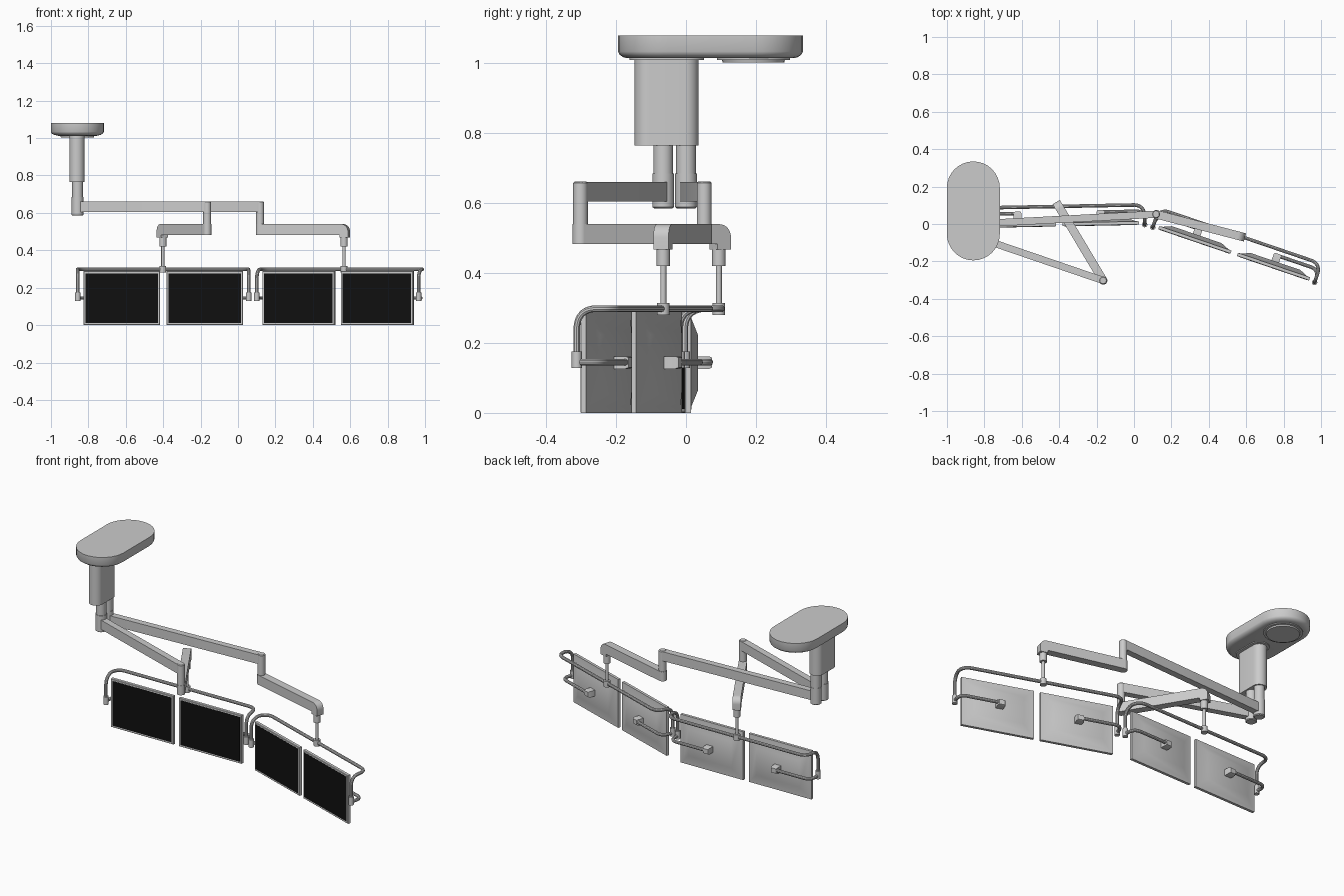
import bpy, bmesh, math
from mathutils import Vector

if "Cube" in bpy.data.objects:
    bpy.data.objects.remove(bpy.data.objects["Cube"])

def finish(bm, name, mat=None):
    bmesh.ops.remove_doubles(bm, verts=bm.verts, dist=1e-5)
    bmesh.ops.recalc_face_normals(bm, faces=bm.faces)
    me = bpy.data.meshes.new(name)
    bm.to_mesh(me)
    bm.free()
    ob = bpy.data.objects.new(name, me)
    bpy.context.collection.objects.link(ob)
    if mat:
        me.materials.append(mat)
    smooth(ob)
    return ob

def smooth(ob):
    bpy.ops.object.select_all(action='DESELECT')
    ob.select_set(True)
    bpy.context.view_layer.objects.active = ob
    bpy.ops.object.shade_smooth_by_angle(angle=math.radians(35))

def loft(name, rings, mat=None):
    """Skin closed rings of points and cap both ends."""
    bm = bmesh.new()
    vs = [[bm.verts.new(p) for p in r] for r in rings]
    n = len(vs[0])
    for a, b in zip(vs, vs[1:]):
        for i in range(n):
            bm.faces.new((a[i], a[(i + 1) % n], b[(i + 1) % n], b[i]))
    bm.faces.new(vs[0])
    bm.faces.new(vs[-1])
    return finish(bm, name, mat)

def pill(name, p0, p1, levels, seg=16):
    """Stadium (or cylinder when p0 is p1) from (z, radius) levels."""
    a = math.atan2(p1[1] - p0[1], p1[0] - p0[0])
    same = p0 == p1
    rings = []
    for z, r in levels:
        ring = []
        for c, s in ((p1, a - math.pi / 2), (p0, a + math.pi / 2)):
            for i in range(seg if same else seg + 1):
                t = s + math.pi * i / seg
                ring.append((c[0] + r * math.cos(t), c[1] + r * math.sin(t), z))
        rings.append(ring)
    return loft(name, rings)

def cyl(name, p, levels):
    return pill(name, p, p, levels)

def tube(name, pts, r, fillet):
    """Round tube along a path with filleted corners."""
    pts = [Vector(p) for p in pts]
    path = [pts[0]]
    for a, b, c in zip(pts, pts[1:], pts[2:]):
        s, e = b + (a - b).normalized() * fillet, b + (c - b).normalized() * fillet
        m = b + ((s + e) / 2 - b) * 0.586      # middle of the arc
        k = 2 * m - (s + e) / 2
        for i in range(11):
            t = i / 10
            path.append(s * (1 - t) ** 2 + k * 2 * t * (1 - t) + e * t * t)
    path.append(pts[-1])
    cu = bpy.data.curves.new(name, 'CURVE')
    cu.dimensions = '3D'
    sp = cu.splines.new('POLY')
    sp.points.add(len(path) - 1)
    for q, p in zip(sp.points, path):
        q.co = (*p, 1)
    cu.bevel_depth, cu.bevel_resolution, cu.use_fill_caps = r, 3, True
    ob = bpy.data.objects.new(name, cu)
    bpy.context.collection.objects.link(ob)
    bpy.ops.object.select_all(action='DESELECT')
    ob.select_set(True)
    bpy.context.view_layer.objects.active = ob
    bpy.ops.object.convert(target='MESH')
    smooth(bpy.context.object)

black = bpy.data.materials.new("screen_black")
black.diffuse_color = (0.005, 0.005, 0.005, 1)
black.use_nodes = True
black.node_tree.nodes["Principled BSDF"].inputs["Base Color"].default_value = black.diffuse_color

# Ceiling plate with rounded lower rim, access disc and column flange
pill("ceiling_plate", (-0.859, -0.053), (-0.859, 0.193),
     [(1.015, 0.115), (1.018, 0.127), (1.025, 0.137), (1.034, 0.1415), (1.08, 0.1415)])
cyl("access_disc", (-0.859, 0.193), [(1.002, 0.088), (1.010, 0.09), (1.010, 0.104), (1.018, 0.104)])
pill("column_flange", (-0.859, -0.107), (-0.859, -0.003), [(1.01, 0.055), (1.02, 0.055)])

# Main column
pill("column", (-0.861, -0.107), (-0.861, -0.004), [(0.765, 0.040), (1.015, 0.040)])

def lower_arm(name, a, b):
    """Arm with a rounded hood at its far end."""
    a, b = Vector(a), Vector(b)
    d = (b - a).normalized()
    n = Vector((-d.y, d.x))
    L, z0, z1, R = (b - a).length + 0.027, 0.483, 0.54, 0.038
    prof = [(0, z0), (L - 0.045, z0), (L - 0.045, 0.468), (L, 0.468)]
    prof += [(L - R + R * math.cos(t), z1 - R + R * math.sin(t))
             for t in (math.pi / 2 * i / 8 for i in range(9))]
    prof.append((0, z1))
    loft(name, [[(*(a + d * s + n * w), z) for s, z in prof] for w in (-0.0225, 0.0225)])

# Two swing arms: pivot, upper arm, elbow, lower arm
for side, pivot, elbow, end in (
        ("left", (-0.858, -0.065), (-0.165, -0.302), (-0.402, 0.094)),
        ("right", (-0.858, 0.0), (0.118, 0.052), (0.567, -0.065))):
    cyl(side + "_pivot", pivot, [(0.585, 0.026), (0.589, 0.031), (0.685, 0.031),
                                 (0.685, 0.0285), (0.77, 0.0285)])
    pill(side + "_upper_arm", pivot, elbow, [(0.605, 0.019), (0.66, 0.019)])
    cyl(side + "_elbow_post", elbow, [(0.53, 0.021), (0.658, 0.021), (0.662, 0.017)])
    cyl(side + "_elbow_hub", elbow, [(0.483, 0.0225), (0.54, 0.0225)])
    lower_arm(side + "_lower_arm", elbow, end)
    cyl(side + "_drop_sleeve", end, [(0.42, 0.019), (0.475, 0.019)])
    cyl(side + "_drop_pole", end, [(0.28, 0.0085), (0.43, 0.0085)])
    cyl(side + "_pole_collar", end, [(0.28, 0.018), (0.315, 0.018)])

    # Monitor carrier: local axes u along the bar, v to the back
    ang = math.radians(1.1 if side == "left" else -18.8)
    d, n = Vector((math.cos(ang), math.sin(ang))), Vector((-math.sin(ang), math.cos(ang)))

    def P(u, v, z):
        return (*(Vector(end) + d * u + n * v), z)

    def panel(u, v, w, h, zc=0.144):
        return [P(u + i * w / 2, v, zc + j * h / 2) for i, j in ((-1, -1), (1, -1), (1, 1), (-1, 1))]

    U, V = 0.457, -0.106
    tube(side + "_carrier_bar",
         [P(-U, V, 0.14), P(-U, V, 0.298), P(-U, 0, 0.298),
          P(U, 0, 0.298), P(U, V, 0.298), P(U, V, 0.14)], 0.0095, 0.052)
    for k, tag in ((-1, "_a"), (1, "_b")):
        u = k * 0.222
        # Hinge sleeve and bracket arm reaching behind the monitor
        cyl(side + "_hinge_sleeve" + tag, P(k * U, V, 0)[:2], [(0.128, 0.0145), (0.175, 0.0145)])
        tube(side + "_bracket_arm" + tag,
             [P(k * U, V, 0.145), P(k * U, -0.034, 0.145), P(u, -0.034, 0.145)], 0.0095, 0.04)
        loft(side + "_mount_block" + tag,
             [panel(u, -0.069, 0.042, 0.036), panel(u, -0.032, 0.042, 0.036),
              panel(u, -0.024, 0.032, 0.028)])
        # Monitor: slim frame, tapered back, black screen
        loft(side + "_monitor" + tag,
             [panel(u, -0.106, 0.404, 0.284), panel(u, -0.104, 0.408, 0.288),
              panel(u, -0.088, 0.408, 0.288), panel(u, -0.086, 0.37, 0.25),
              panel(u, -0.067, 0.28, 0.16)])
        loft(side + "_screen" + tag,
             [panel(u, -0.107, 0.386, 0.266), panel(u, -0.1, 0.386, 0.266)], black)
